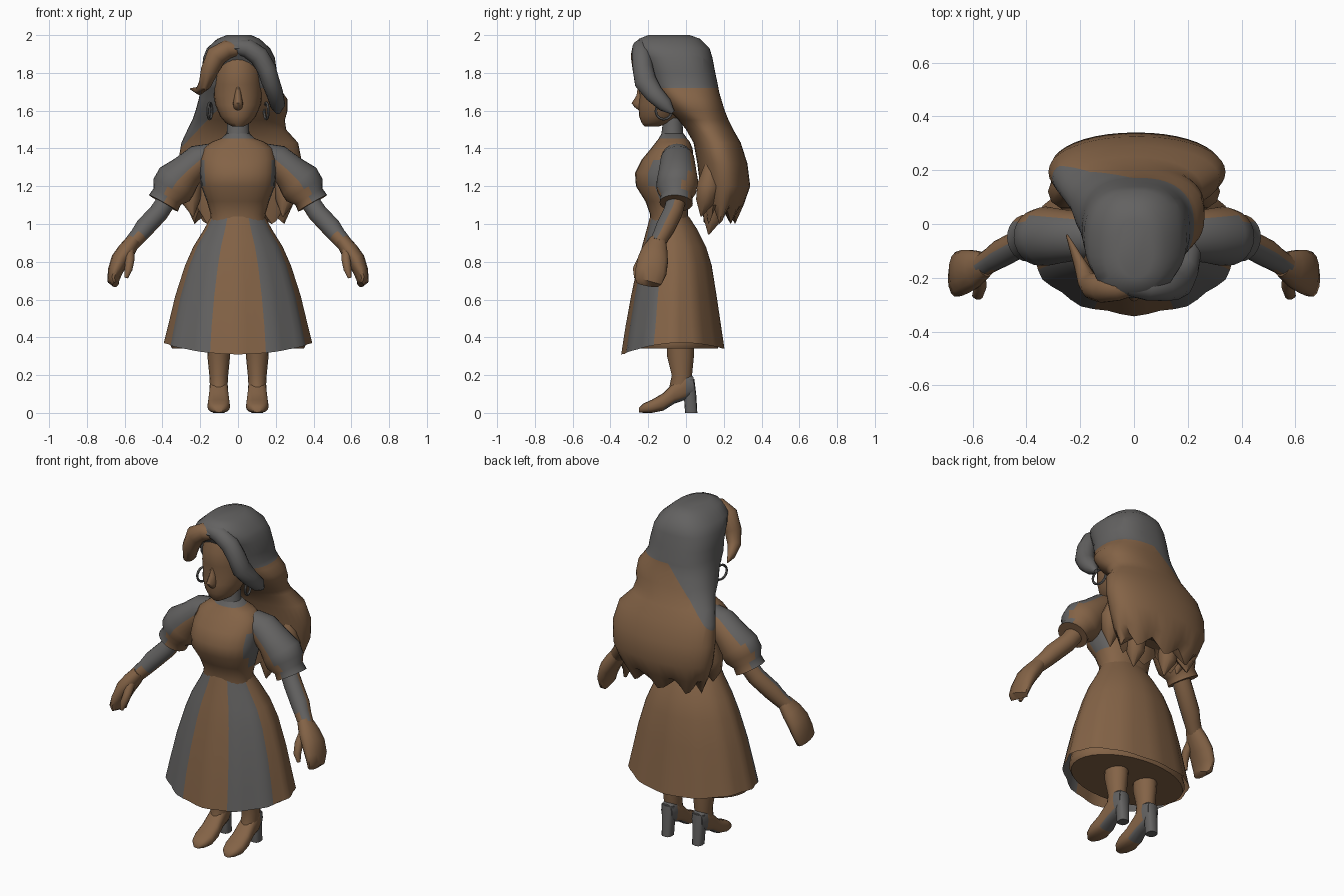
import bpy, bmesh
from math import sin, cos, pi, copysign
from mathutils import Vector

if "Cube" in bpy.data.objects:
    bpy.data.objects.remove(bpy.data.objects["Cube"])


def material(name, color):
    m = bpy.data.materials.new(name)
    m.use_nodes = True
    m.diffuse_color = (*color, 1)
    m.node_tree.nodes["Principled BSDF"].inputs["Base Color"].default_value = (*color, 1)
    return m


BROWN, GRAY = 0, 1
MATERIALS = [material("warm_brown", (0.23, 0.125, 0.062)),
             material("dark_gray", (0.125, 0.122, 0.12))]
parts = []


def loft(name, rings, color=BROWN, rule=None, mirror=False, caps=True, cuts=()):
    """Skin a stack of equal rings; rule(center, normal) is True where a face is gray.
    Each cut (point, normal) splits the faces so that a colour edge runs straight."""
    bm = bmesh.new()
    loops = [[bm.verts.new(p) for p in r] for r in rings]
    n = len(loops[0])
    for a, b in zip(loops, loops[1:]):
        for i in range(n):
            j = (i + 1) % n
            bm.faces.new((a[i], a[j], b[j], b[i]))
    if caps:
        bm.faces.new(loops[0])
        bm.faces.new(loops[-1])
    bmesh.ops.recalc_face_normals(bm, faces=bm.faces)
    for point, normal in cuts:
        bmesh.ops.bisect_plane(bm, geom=bm.verts[:] + bm.edges[:] + bm.faces[:],
                               plane_co=point, plane_no=normal)
    bm.normal_update()
    for f in bm.faces:
        f.smooth = True
        f.material_index = color
        if rule:
            f.material_index = GRAY if rule(f.calc_center_median(), f.normal) else BROWN
    mesh = bpy.data.meshes.new(name)
    bm.to_mesh(mesh)
    bm.free()
    for m in MATERIALS:
        mesh.materials.append(m)
    ob = bpy.data.objects.new(name, mesh)
    bpy.context.collection.objects.link(ob)
    if mirror:
        ob.modifiers.new("Mirror", 'MIRROR')
    parts.append(ob)
    return ob


def ring(z, xl, xr, yf, yb, n=24, square=1.0):
    """Level ring between the given extents, starting at the front."""
    pts = []
    for i in range(n):
        t = 2 * pi * i / n
        s, c = (copysign(abs(v) ** square, v) for v in (sin(t), cos(t)))
        pts.append(Vector(((xl + xr + (xr - xl) * s) / 2, (yf + yb - (yb - yf) * c) / 2, z)))
    return pts


def even(z, rx, yf, yb, cx=0, **kw):
    return ring(z, cx - rx, cx + rx, yf, yb, **kw)


def tube(path, n=14):
    """Rings across a path of (x, y, z, width, depth along y)."""
    c = [Vector(p[:3]) for p in path]
    rings = []
    for i, p in enumerate(path):
        t = (c[min(i + 1, len(c) - 1)] - c[max(i - 1, 0)]).normalized()
        u = t.cross(Vector((0, 1, 0))).normalized()
        v = u.cross(t)
        rings.append([c[i] + u * p[3] * cos(2 * pi * k / n) + v * p[-1] * sin(2 * pi * k / n)
                      for k in range(n)])
    return rings


# Head, nose and neck
loft("head", [even(*r) for r in [
    (1.515, .028, -.218, -.15), (1.535, .065, -.235, -.08), (1.57, .095, -.248, -.03),
    (1.63, .12, -.252, 0), (1.68, .128, -.246, .03), (1.74, .128, -.256, .04),
    (1.82, .125, -.255, .05), (1.91, .11, -.22, .04)]])
loft("nose", [even(*r, n=12) for r in [
    (1.74, .014, -.253, -.2), (1.68, .02, -.262, -.2), (1.64, .027, -.288, -.2),
    (1.618, .026, -.272, -.2), (1.6, .018, -.248, -.2)]])
loft("neck", [even(*r) for r in [
    (1.42, .08, -.14, .0), (1.48, .06, -.13, -.015), (1.56, .056, -.12, -.02)]], GRAY)

# Bodice with gray side panels and collar
loft("bodice", [even(*r, square=.88) for r in [
    (1.0, .15, -.19, .02), (1.05, .145, -.19, .01), (1.12, .165, -.215, .015),
    (1.2, .195, -.265, .02), (1.27, .2, -.27, .03), (1.34, .2, -.235, .04),
    (1.4, .185, -.185, .035), (1.435, .14, -.158, .02), (1.453, .09, -.144, .005),
    (1.478, .062, -.13, -.012)]],
    rule=lambda c, n: c.z > 1.455 or abs(n.x) > .8 and 1.12 < c.z < 1.42)

# Flared skirt with pleats, two gray front panels and a closed underskirt
skirt_rings = []
for k, (z, rx, yf, yb) in enumerate([
        (1.04, .143, -.19, .015), (.97, .18, -.208, .06), (.88, .235, -.232, .105),
        (.78, .278, -.255, .135), (.62, .328, -.287, .16), (.46, .365, -.315, .183),
        (.34, .386, -.337, .2)]):
    pts = even(z, rx, yf, yb, n=48)
    for i, p in enumerate(pts):
        t = 2 * pi * i / 48
        fold = 1 + .003 * k * cos(12 * t)
        p.x, p.y = p.x * fold, p.y * fold
        if k == 6:
            p.z = .325 - .015 * cos(t) + .045 * sin(t) ** 2
    skirt_rings.append(pts)
skirt = loft("skirt", skirt_rings, caps=False)
for f in skirt.data.polygons:
    panel = f.index % 48
    if 3 <= min(panel, 47 - panel) < 9:
        f.material_index = GRAY
loft("underskirt", [even(*r, n=32) for r in [
    (.9, .2, -.2, .07), (.62, .305, -.265, .138), (.45, .345, -.29, .162),
    (.365, .362, -.3, .178), (.342, .35, -.29, .168)]])

# Puffed sleeves, forearms and hands
loft("puff_sleeve", tube([
    (.13, -.05, 1.37, .06, .075), (.2, -.045, 1.34, .085, .09), (.27, -.045, 1.28, .092, .1),
    (.325, -.045, 1.225, .115, .11), (.352, -.05, 1.18, .112, .105),
    (.375, -.05, 1.145, .084, .084), (.395, -.052, 1.11, .088, .088)], 24), mirror=True,
    rule=lambda c, n: n.dot(Vector((.5, -.4, .7))) > .35)
loft("forearm", tube([
    (.36, -.045, 1.15, .05), (.42, -.07, 1.06, .052), (.495, -.11, .98, .052),
    (.525, -.13, .94, .046), (.565, -.155, .895, .042)], 16), mirror=True,
    rule=lambda c, n: c.z > .94 and n.dot(Vector((.1, -1, .1))) > .2)
loft("hand", tube([
    (.55, -.15, .915, .038, .045), (.59, -.165, .86, .047, .07), (.625, -.175, .81, .048, .082),
    (.65, -.185, .75, .04, .085), (.66, -.2, .7, .032, .075), (.648, -.205, .68, .018, .06)]),
    mirror=True)
loft("thumb", tube([
    (.575, -.19, .87, .025), (.572, -.235, .81, .024), (.58, -.262, .76, .021),
    (.592, -.265, .715, .01)], 10), mirror=True)

# Legs, shoes and heels
loft("leg", [even(*r, cx=.102, n=16) for r in [
    (.55, .07, -.11, .05), (.3, .06, -.1, .042), (.2, .05, -.075, .032),
    (.13, .046, -.09, .025)]], mirror=True)
shoe = []
for y, low, high, w in [(.04, .1, .19, .036), (0, .07, .215, .048), (-.06, .05, .165, .05),
                        (-.12, .012, .105, .057), (-.18, 0, .07, .06), (-.225, 0, .05, .045),
                        (-.25, .003, .025, .02)]:
    shoe.append([Vector((p.x, y, p.y)) for p in even(0, w, low, high, cx=.102, n=16, square=.75)])
loft("shoe", shoe, mirror=True, rule=lambda c, n: c.y > 0 or n.z < -.5 and c.y > -.15)
loft("shoe_heel", [even(*r, cx=.102, n=12, square=.7) for r in [
    (0, .03, -.005, .06), (.1, .034, -.012, .054), (.18, .04, 0, .044)]], GRAY, mirror=True)

# Long hair: gray crown that runs lower on the right side, brown lengths
hair_rings = [ring(*r, n=40, square=.82 if r[0] > 1.55 else .95) for r in [
    (2.0, -.06, .07, -.2, .02), (1.98, -.11, .115, -.25, .075), (1.93, -.165, .17, -.275, .125),
    (1.88, -.185, .195, -.24, .14), (1.8, -.192, .207, -.2, .155), (1.74, -.195, .212, -.19, .168),
    (1.7, -.2, .235, -.16, .175), (1.66, -.208, .262, -.13, .187), (1.6, -.225, .262, -.09, .205),
    (1.55, -.242, .248, -.04, .225), (1.5, -.267, .255, 0, .25), (1.43, -.3, .318, .04, .29),
    (1.32, -.318, .34, .06, .325), (1.2, -.31, .325, .075, .34), (1.1, -.275, .29, .085, .305),
    (1.02, -.23, .245, .095, .26), (1.1, -.12, .13, .13, .2)]]
# Jagged tips along the lower edge
for i, p in enumerate(hair_rings[-2]):
    p.z += (0, .015, .045, .075, .04)[i % 5] - .02
slope = 1.05
loft("long_hair", hair_rings, rule=lambda c, n: c.z > 1.72 - slope * max(0, -c.x),
     cuts=[((0, 0, 1.72), (0, 0, 1)), ((0, 0, 1.72), (-slope, 0, 1))])

# Loose lock ends behind the arms and waist
for name, x, y, tip in [("left", .25, .1, 1.04), ("right", -.25, .1, 1.04),
                        ("left_inner", .11, .14, .945), ("right_inner", -.11, .15, .96)]:
    loft(name + "_lock", tube([
        (x * .95, y + .04, 1.32, .04), (x * 1.02, y + .02, 1.2, .065),
        (x, y, tip + .08, .05), (x * .95, y - .02, tip, .004)], 10))

# Swept fringe on both sides of the parting
loft("left_fringe", tube([
    (-.02, -.225, 1.94, .042), (.05, -.235, 1.93, .05), (.11, -.235, 1.89, .052),
    (.152, -.228, 1.82, .05, .055), (.172, -.215, 1.755, .048, .06),
    (.195, -.17, 1.69, .045, .05), (.21, -.11, 1.63, .04), (.212, -.07, 1.59, .012)]), GRAY)
loft("right_fringe", tube([
    (0, -.23, 1.925, .035), (-.055, -.235, 1.925, .05), (-.115, -.237, 1.89, .056),
    (-.152, -.232, 1.81, .046, .05), (-.175, -.21, 1.74, .034, .042),
    (-.205, -.14, 1.705, .022), (-.25, -.04, 1.715, .004)]))

# Hoop earrings
for side, x in (("left", .15), ("right", -.15)):
    bpy.ops.mesh.primitive_torus_add(location=(x, -.118, 1.598), rotation=(0, pi / 2, .25 * x / .15),
                                     major_radius=.043, minor_radius=.007,
                                     major_segments=20, minor_segments=6)
    hoop = bpy.context.object
    hoop.name = side + "_earring"
    hoop.data.materials.append(MATERIALS[GRAY])
    parts.append(hoop)

# Smooth shading with sharp creases kept
bpy.ops.object.select_all(action='DESELECT')
for ob in parts:
    ob.select_set(True)
bpy.context.view_layer.objects.active = parts[0]
bpy.ops.object.shade_smooth_by_angle(angle=.8)
